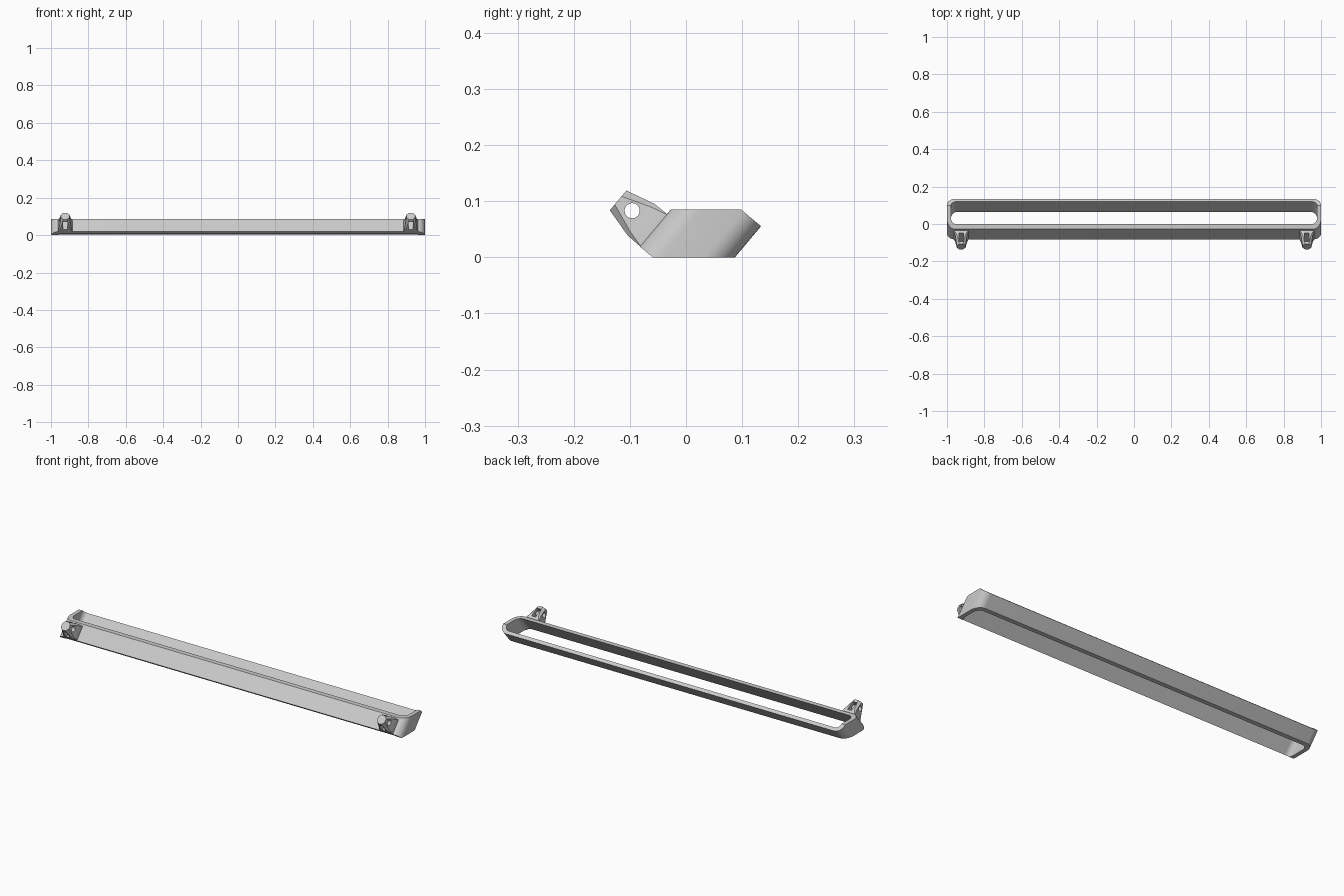
import bpy, bmesh
from math import radians, sin, cos, pi
from mathutils import Matrix, Vector

if "Cube" in bpy.data.objects:
    bpy.data.objects.remove(bpy.data.objects["Cube"], do_unlink=True)

TILT = Matrix.Rotation(radians(-40), 4, 'X')   # local y = across frame, local z = along its walls
grey = bpy.data.materials.new("light_grey")
grey.use_nodes = True
COLOUR = (0.6, 0.6, 0.6, 1)
grey.diffuse_color = COLOUR
grey.node_tree.nodes["Principled BSDF"].inputs["Base Color"].default_value = COLOUR


def loft(bm, rings):
    """Skin a list of equal-length point rings and cap both ends."""
    loops = [[bm.verts.new(p) for p in ring] for ring in rings]
    n = len(loops[0])
    for a, b in zip(loops, loops[1:]):
        for i in range(n):
            bm.faces.new((a[i], a[(i + 1) % n], b[(i + 1) % n], b[i]))
    bm.faces.new(loops[0])
    bm.faces.new(loops[-1])


def rounded_rect(hx, lo, hi, r, z, steps=8):
    pts = []
    corners = ((hx - r, hi - r), (r - hx, hi - r), (r - hx, lo + r), (hx - r, lo + r))
    for k, (cx, cy) in enumerate(corners):
        for i in range(steps + 1):
            a = (k + i / steps) * pi / 2
            pts.append((cx + r * cos(a), cy + r * sin(a), z))
    return pts


def finish(bm, name):
    bmesh.ops.recalc_face_normals(bm, faces=bm.faces)
    me = bpy.data.meshes.new(name)
    bm.to_mesh(me)
    bm.free()
    me.materials.append(grey)
    ob = bpy.data.objects.new(name, me)
    bpy.context.collection.objects.link(ob)
    return ob


def select(ob):
    bpy.ops.object.select_all(action='DESELECT')
    ob.select_set(True)
    bpy.context.view_layer.objects.active = ob


def cut(ob, cutter):
    cutter.hide_render = True
    mod = ob.modifiers.new("cut", 'BOOLEAN')
    mod.operation, mod.solver, mod.object = 'DIFFERENCE', 'EXACT', cutter
    select(ob)
    bpy.ops.object.modifier_apply(modifier=mod.name)
    bpy.data.objects.remove(cutter, do_unlink=True)


# Slanted frame: tilted rounded prism, trimmed level at top and bottom
bm = bmesh.new()
loft(bm, [rounded_rect(1, -0.0757, 0.0668, 0.042, z) for z in (-0.038, 0.1285)])
bm.transform(TILT)
for height, normal in ((0, (0, 0, -1)), (0.085, (0, 0, 1))):
    res = bmesh.ops.bisect_plane(bm, geom=bm.verts[:] + bm.edges[:] + bm.faces[:], dist=1e-6,
                                 plane_co=(0, 0, height), plane_no=normal, clear_outer=True)
    edges = [e for e in res["geom_cut"] if isinstance(e, bmesh.types.BMEdge)]
    bmesh.ops.holes_fill(bm, edges=edges, sides=0)
frame = finish(bm, "slanted_frame")

# Long opening through the frame
bm = bmesh.new()
loft(bm, [rounded_rect(0.979, -0.0555, 0.0485, 0.028, z) for z in (-0.2, 0.3)])
bm.transform(TILT)
cut(frame, finish(bm, "opening_cutter"))
select(frame)
bpy.ops.object.shade_smooth_by_angle(angle=radians(30))


# Mounting lugs on the front face
def section(hx, hz, c, y):
    quarter = [(hx, hz - c), (hx - c, hz)]
    half = quarter + [(-x, z) for x, z in reversed(quarter)]
    return [(x, y, z) for x, z in half + [(-x, -z) for x, z in half]]


def make_lug(side, name):
    place = Matrix.Translation((side * 0.924, 0, 0)) @ TILT
    bm = bmesh.new()
    loft(bm, [section(0.039, 0.0375, 0.001, -0.068),
              section(0.039, 0.0375, 0.001, -0.0757),
              section(0.031, 0.037, 0.008, -0.1045),
              section(0.023, 0.023, 0.0135, -0.158)])
    bm.transform(place)
    lug = finish(bm, name)

    # Slot between the lug's cheeks
    bm = bmesh.new()
    bmesh.ops.create_cube(bm, size=1, matrix=place @ Matrix.Translation((0, -0.118, 0))
                          @ Matrix.Diagonal((0.023, 0.05, 0.2, 1)))
    cut(lug, finish(bm, "slot_cutter"))

    # Cross pin hole
    bm = bmesh.new()
    bmesh.ops.create_cone(bm, cap_ends=True, segments=24, radius1=0.0135, radius2=0.0135, depth=0.2,
                          matrix=place @ Matrix.Translation((0, -0.127, 0.002))
                          @ Matrix.Rotation(pi / 2, 4, 'Y'))
    cut(lug, finish(bm, "pin_hole_cutter"))
    select(lug)
    bpy.ops.object.shade_smooth_by_angle(angle=radians(25))


make_lug(1, "left_lug")
make_lug(-1, "right_lug")
